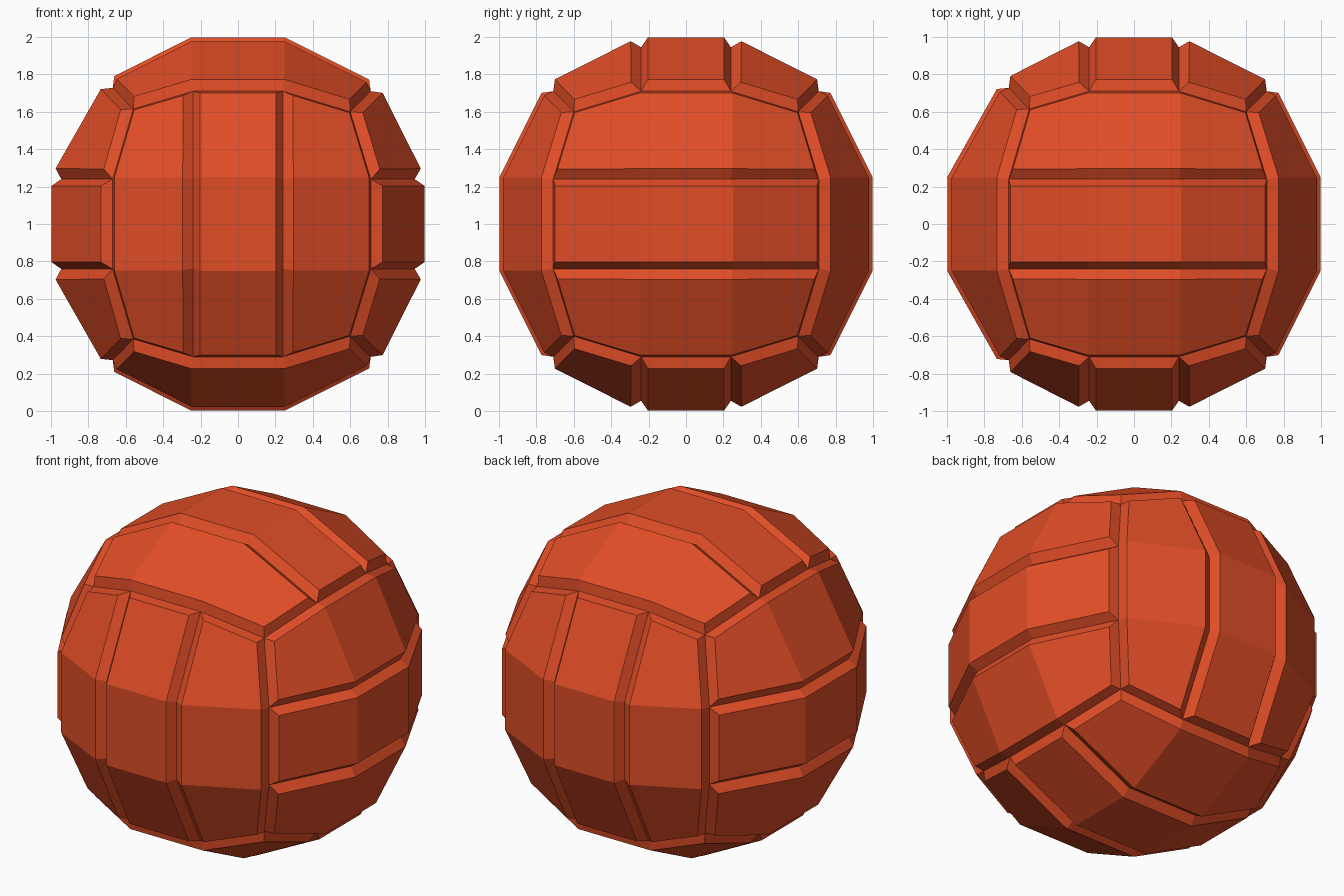
import bpy
import bmesh

# Remove the default cube
cube = bpy.data.objects.get("Cube")
if cube:
    bpy.data.objects.remove(cube, do_unlink=True)

# Single leather colour
leather = bpy.data.materials.new("orange_red_leather")
leather.use_nodes = True
COLOUR = (0.75, 0.075, 0.02, 1)
leather.diffuse_color = COLOUR
leather.node_tree.nodes["Principled BSDF"].inputs["Base Color"].default_value = COLOUR

GRID = (-2, -1, 1, 2)            # 2 marks a face border, 1 an inner seam
INNER = 0.24
OUTER = (0.945, 0.71, 0.60)      # face centre, face edge, face corner


def seam_point(code):
    """Place a grid point of the rounded cube at the bottom of the seams."""
    full = sum(abs(c) == 2 for c in code)
    p = [(OUTER[full - 1] if abs(c) == 2 else INNER) * (1 if c > 0 else -1) for c in code]
    # The right-hand ring seam sits slightly closer to the middle
    if code[0] == -2 and full > 1:
        p = [p[0] + 0.04] + [v * (1.025 if abs(c) == 2 else 1) for v, c in zip(p[1:], code[1:])]
    return p


def add_panel(bm, axis, side, row):
    """One strip of three cells, raised from the seams with bevelled borders."""
    rows = []
    for sep in GRID[row:row + 2]:
        verts = []
        for along in GRID:
            code = [0, 0, 0]
            code[axis] = 2 * side
            code[(axis + 1) % 3] = along
            code[(axis + 2) % 3] = sep
            verts.append(bm.verts.new(seam_point(code)))
        rows.append(verts)
    low, high = rows
    faces = []
    for k in range(3):
        quad = [low[k], low[k + 1], high[k + 1], high[k]]
        faces.append(bm.faces.new(quad if side > 0 else quad[::-1]))
    bm.normal_update()
    bmesh.ops.inset_region(bm, faces=faces, thickness=0.036, depth=0.052,
                           use_boundary=True, use_even_offset=True)


# Three strips on each of six sides, turning direction from side to side
bm = bmesh.new()
for axis in range(3):
    for side in (-1, 1):
        for row in range(3):
            add_panel(bm, axis, side, row)
bmesh.ops.remove_doubles(bm, verts=bm.verts[:], dist=0.0005)
bm.normal_update()

mesh = bpy.data.meshes.new("ball_panels")
bm.to_mesh(mesh)
bm.free()
mesh.materials.append(leather)
ball = bpy.data.objects.new("ball_panels", mesh)
ball.location.z = 1
bpy.context.collection.objects.link(ball)
